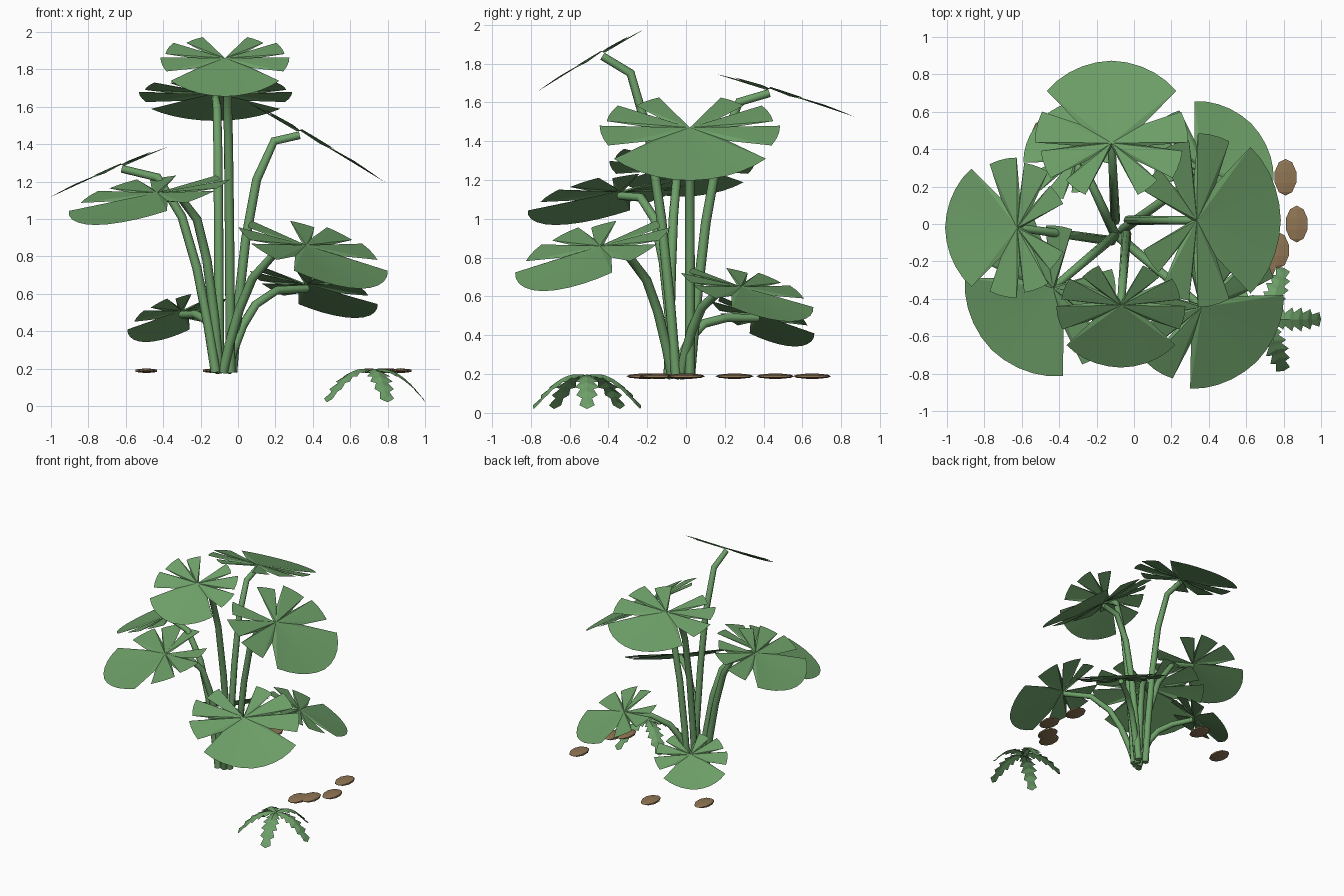
import bpy, bmesh
from math import radians, sin, cos, pi
from mathutils import Matrix, Vector

cube = bpy.data.objects.get("Cube")
if cube:
    bpy.data.objects.remove(cube, do_unlink=True)

GROUND = 0.18


def material(name, color):
    mat = bpy.data.materials.new(name)
    mat.use_nodes = True
    mat.diffuse_color = color
    mat.node_tree.nodes["Principled BSDF"].inputs["Base Color"].default_value = color
    return mat


leaf_green = material("leaf green", (0.155, 0.35, 0.14, 1))
stone_brown = material("stone brown", (0.28, 0.18, 0.09, 1))


def add_object(name, bm, mat, matrix=Matrix()):
    mesh = bpy.data.meshes.new(name)
    bm.to_mesh(mesh)
    bm.free()
    mesh.materials.append(mat)
    obj = bpy.data.objects.new(name, mesh)
    obj.matrix_world = matrix
    bpy.context.collection.objects.link(obj)
    return obj


# Point on the leaf blade, cupped slightly upward at the sides
def blade_point(radius, degrees):
    x = radius * cos(radians(degrees))
    y = radius * sin(radians(degrees))
    return Vector((x, y, 0.05 * y * y))


# Half outline of a notched leaf: broad front lobe, then three fingers
def leaf_outline():
    half = [blade_point(1.13 - 0.03 * i / 5, i * 10) for i in range(6)]
    fingers = [(0.5, 58, 65, 90, 1), (0.46, 94, 97, 121, 0.93), (0.4, 126, 130, 154, 0.78)]
    for notch, notch_angle, start, end, reach in fingers:
        half.append(blade_point(notch, notch_angle))
        half += [blade_point(reach, start + (end - start) * k / 3) for k in range(4)]
    half.append(blade_point(0.04, 180))
    mirrored = [Vector((p.x, -p.y, p.z)) for p in half[-2:0:-1]]
    return half + mirrored


def make_leaf(name, tip, size, heading, tilt):
    bm = bmesh.new()
    centre = bm.verts.new((0, 0, 0.012))
    rim = [bm.verts.new(p * size) for p in leaf_outline()]
    for a, b in zip(rim, rim[1:] + rim[:1]):
        bm.faces.new((centre, a, b))
    place = (Matrix.Translation(tip) @ Matrix.Rotation(radians(heading), 4, "Z")
             @ Matrix.Rotation(radians(tilt), 4, "Y"))
    add_object(name, bm, leaf_green, place)


# Stem rises steeply and then arches outward to the leaf
def make_stem(name, base, tip, bend):
    curve = bpy.data.curves.new(name, "CURVE")
    curve.dimensions = "3D"
    curve.bevel_depth = 0.026
    curve.bevel_resolution = 2
    curve.use_fill_caps = True
    spline = curve.splines.new("POLY")
    steps = (0, 0.08, 0.2, 0.36, 0.62, 1)
    spline.points.add(len(steps) - 1)
    for point, h in zip(spline.points, steps):
        x = base[0] + (tip[0] - base[0]) * h
        y = base[1] + (tip[1] - base[1]) * h
        z = GROUND + (tip[2] - GROUND) * (1 - (1 - h) ** bend) - 0.012 * h
        point.co = (x, y, z, 1)
        point.radius = 1 - 0.2 * h
    curve.materials.append(leaf_green)
    bpy.context.collection.objects.link(bpy.data.objects.new(name, curve))


def make_stalk(name, base, tip, size, heading, tilt, bend):
    make_stem(name + "_stem", base, tip, bend)
    make_leaf(name + "_leaf", tip, size, heading, tilt)


make_stalk("back", (-0.10, 0.02), (-0.12, 0.43, 1.66), 0.41, 90, 17, 3.5)
make_stalk("front", (-0.04, -0.05), (-0.07, -0.43, 1.85), 0.345, -90, 30, 3)
make_stalk("left", (-0.03, 0.02), (0.33, 0.02, 1.46), 0.465, 0, 30, 3.7)
make_stalk("right", (-0.12, -0.09), (-0.62, -0.02, 1.28), 0.375, 180, 23, 3.2)
make_stalk("front_right", (-0.10, -0.06), (-0.43, -0.34, 1.13), 0.44, 225, 19, 4.5)
make_stalk("front_left", (-0.08, -0.07), (0.36, -0.44, 0.85), 0.42, -45, 28, 3.2)
make_stalk("back_left", (-0.06, -0.03), (0.37, 0.28, 0.64), 0.355, 45, 25, 3.6)
make_stalk("back_right", (-0.10, -0.06), (-0.30, 0.37, 0.50), 0.28, 135, 30, 5)


# Fern: five arching, folded fronds with toothed edges
def make_fern(name, centre, reach, count):
    bm = bmesh.new()
    teeth = 6
    for i in range(count):
        spin = Matrix.Rotation(2 * pi * i / count, 4, "Z")
        rows = []
        for k in range(2 * teeth + 1):
            t = k / (2 * teeth)
            bulge = 0.03 + 0.035 * sin(pi * t)
            width = 0 if t == 1 else bulge * (1 if k % 2 else 0.55)
            lean = 0.015 if k % 2 else 0
            x = reach * t
            z = GROUND + 0.1 * t - 0.27 * t * t
            ridge = Vector((x, 0, z))
            sides = [Vector((min(x + lean, reach), s * width, z - 0.4 * width)) for s in (-1, 1)]
            rows.append([bm.verts.new(spin @ p) for p in (sides[0], ridge, sides[1])])
        for a, b in zip(rows, rows[1:]):
            for c in range(2):
                bm.faces.new((a[c], b[c], b[c + 1], a[c + 1]))
    bmesh.ops.remove_doubles(bm, verts=bm.verts, dist=0.0005)
    add_object(name, bm, leaf_green, Matrix.Translation(centre))


make_fern("fern", (0.71, -0.51, 0.01), 0.29, 5)


# Flat faceted pebbles lying around the plant
pebbles = [(0.81, 0.25), (0.87, 0), (0.77, -0.14), (0.70, -0.21), (-0.49, 0.46), (-0.13, 0.65)]
for number, (x, y) in enumerate(pebbles, 1):
    bm = bmesh.new()
    bmesh.ops.create_uvsphere(bm, u_segments=6, v_segments=5, radius=1)
    shape = (Matrix.Translation((x, y, GROUND + 0.009)) @ Matrix.Diagonal((0.07, 0.098, 0.014, 1))
             @ Matrix.Rotation(pi / 2, 4, "X"))
    bm.transform(shape)
    add_object(f"pebble_{number}", bm, stone_brown)
